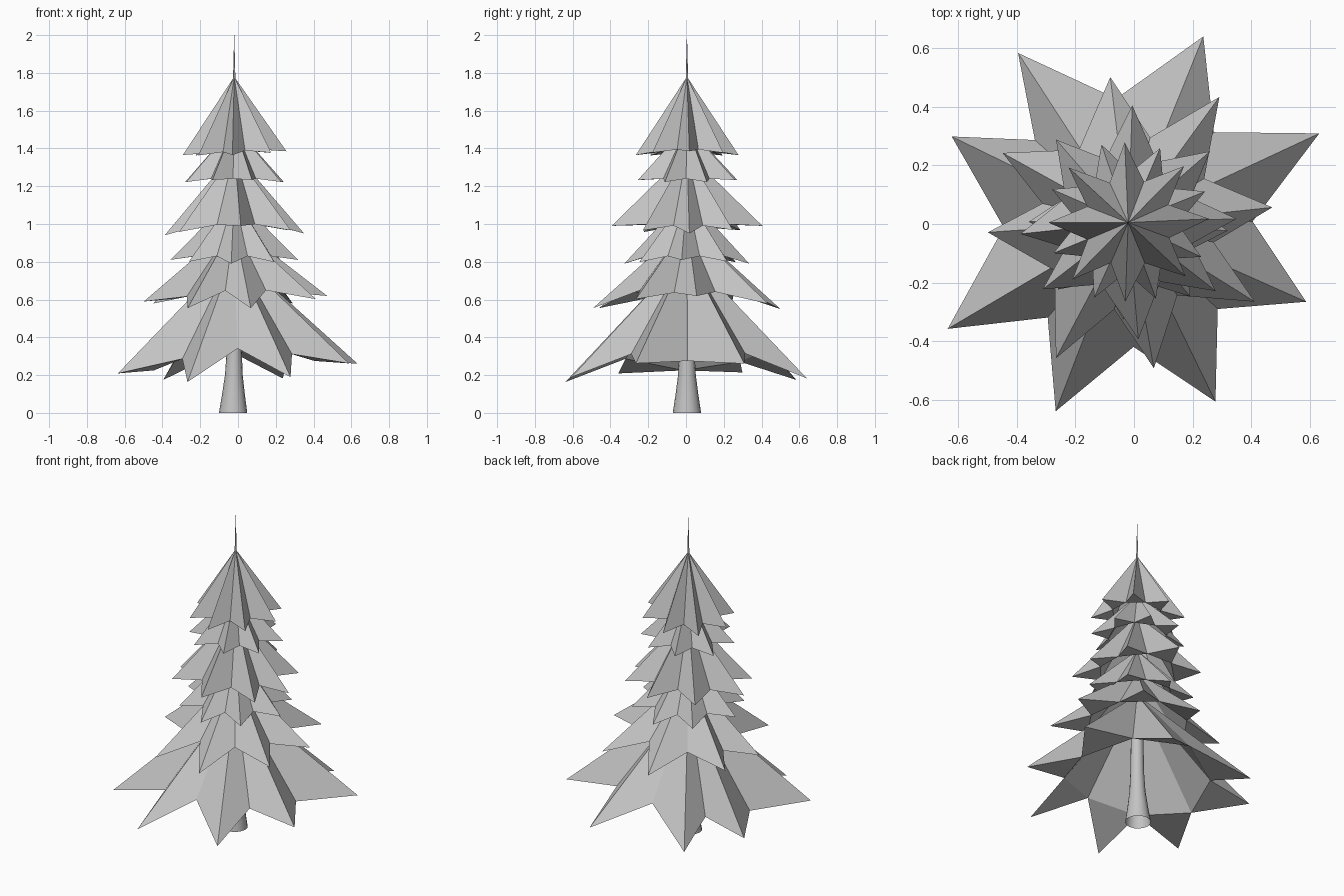
import bpy, bmesh, math, random

random.seed(4)
if "Cube" in bpy.data.objects:
    bpy.data.objects.remove(bpy.data.objects["Cube"])

CX, CY = -0.02, 0.005

grey = bpy.data.materials.new("plain grey")
grey.use_nodes = True
colour = (0.55, 0.55, 0.55, 1)
grey.diffuse_color = colour
grey.node_tree.nodes["Principled BSDF"].inputs["Base Color"].default_value = colour


def finish(bm, name):
    mesh = bpy.data.meshes.new(name)
    bm.to_mesh(mesh)
    bm.free()
    mesh.materials.append(grey)
    obj = bpy.data.objects.new(name, mesh)
    bpy.context.collection.objects.link(obj)
    return obj


def branch_tier(name, tips, tip_z, droop, tilt, valley_r, valley_z, rise, apex_z):
    """Ring of hollow pointed branches; tips is a list of (angle, radius)."""
    bm = bmesh.new()
    apex = bm.verts.new((CX, CY, apex_z))

    def rim_vert(deg, r, z, lift):
        t = math.radians(deg)
        return bm.verts.new((CX + r * math.cos(t), CY + r * math.sin(t),
                             z + lift * math.sin(t) ** 2 + tilt * math.cos(t)))

    points, valleys = [], []
    for i, (a, r) in enumerate(tips):
        b = tips[(i + 1) % len(tips)][0]
        b += 360 if b < a else 0
        points.append(rim_vert(a, r, tip_z, -droop))
        valleys.append(rim_vert((a + b) / 2, valley_r, valley_z, rise))
    for i, tip in enumerate(points):
        before, after = valleys[i - 1], valleys[i]
        bm.faces.new((apex, before, tip))
        bm.faces.new((apex, tip, after))
        bm.faces.new((before, tip, after))     # underside of the branch
        bm.faces.new((apex, before, after))    # inner wall
    return finish(bm, name)


def uneven(phase, radius):
    return [(phase + 45 * i + random.uniform(-3, 3), radius * random.uniform(0.98, 1.02))
            for i in range(8)]


# Six tiers of branches, bottom to top
branch_tier("branches_1", [(25, 0.72), (68, 0.685), (123, 0.69), (154, 0.67),
                           (210.5, 0.715), (249, 0.69), (296, 0.68), (336, 0.665)],
            0.255, 0.095, 0.025, 0.425, 0.25, 0.09, 0.85)
branch_tier("branches_2", [(6, 0.495), (54, 0.53), (97, 0.5), (151, 0.49),
                           (184, 0.48), (242, 0.525), (280, 0.505), (328, 0.51)],
            0.605, 0.055, 0.015, 0.30, 0.62, 0.03, 1.0)
branch_tier("branches_3", uneven(42, 0.335), 0.81, 0.02, 0, 0.22, 0.83, 0, 1.15)
branch_tier("branches_4", [(2, 0.37), (41, 0.37), (88, 0.4), (131, 0.375),
                           (186, 0.37), (218, 0.37), (275, 0.4), (322, 0.38)],
            0.945, -0.045, 0.005, 0.23, 0.985, 0.015, 1.38)
branch_tier("branches_5", uneven(20, 0.28), 1.22, -0.015, 0, 0.17, 1.24, 0, 1.52)
branch_tier("branches_6", uneven(0, 0.273), 1.375, 0.01, 0.01, 0.15, 1.385, 0, 1.78)

# Open trunk with flared foot, tapering into the thin spike at the top
bm = bmesh.new()
SIDES = 16
rings = []
for z, r in ((0, 0.075), (0.1, 0.06), (0.2, 0.047), (0.33, 0.04), (0.6, 0.036),
             (1.0, 0.028), (1.6, 0.012), (1.78, 0.006), (1.9, 0.003), (2.0, 0.0004)):
    shift = -0.006 * max(0, 1 - z / 0.3)
    rings.append([bm.verts.new((CX + shift + r * math.cos(k * math.tau / SIDES),
                                CY + r * math.sin(k * math.tau / SIDES), z))
                  for k in range(SIDES)])
for low, high in zip(rings, rings[1:]):
    for k in range(SIDES):
        n = (k + 1) % SIDES
        bm.faces.new((low[k], low[n], high[n], high[k]))
trunk = finish(bm, "trunk")
bpy.ops.object.select_all(action="DESELECT")
trunk.select_set(True)
bpy.context.view_layer.objects.active = trunk
bpy.ops.object.shade_smooth_by_angle(angle=math.radians(40))
